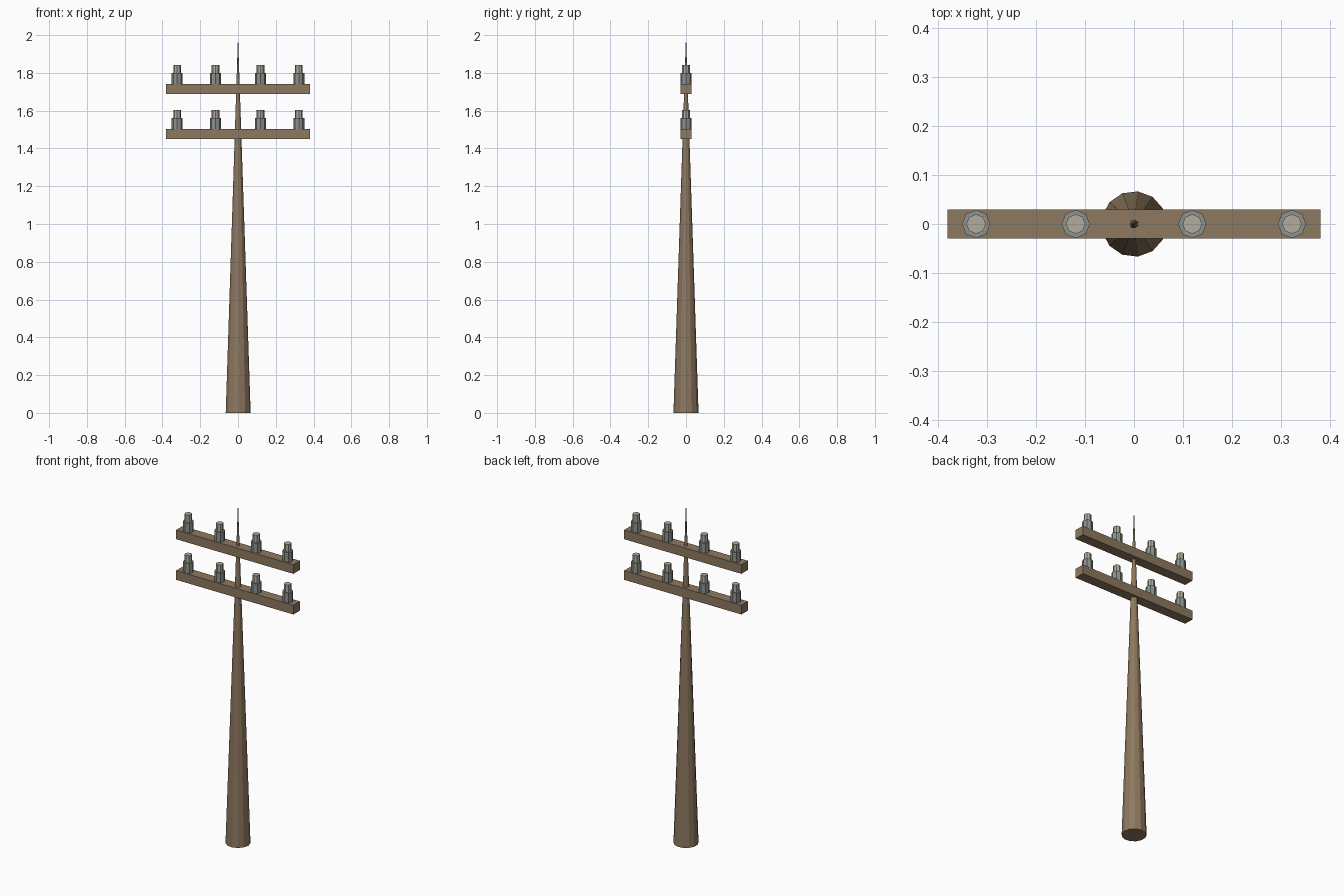
import bpy
import bmesh
import math
from mathutils import Matrix

cube = bpy.data.objects.get("Cube")
if cube:
    bpy.data.objects.remove(cube, do_unlink=True)


def make_material(name, rgb):
    mat = bpy.data.materials.new(name)
    mat.use_nodes = True
    colour = (*rgb, 1.0)
    mat.diffuse_color = colour
    mat.node_tree.nodes["Principled BSDF"].inputs["Base Color"].default_value = colour
    return mat


wood = make_material("weathered wood", (0.27, 0.19, 0.115))
grey = make_material("insulator grey", (0.26, 0.29, 0.28))
cream = make_material("insulator cap", (0.44, 0.42, 0.34))


def finish(name, bm, mat):
    bmesh.ops.recalc_face_normals(bm, faces=bm.faces)
    mesh = bpy.data.meshes.new(name)
    bm.to_mesh(mesh)
    bm.free()
    mesh.materials.append(mat)
    obj = bpy.data.objects.new(name, mesh)
    bpy.context.collection.objects.link(obj)
    return obj


def prism(name, mat, sides, r_bottom, r_top, x, z_bottom, z_top):
    """Capped cone or cylinder with one corner facing +x."""
    bm = bmesh.new()
    bmesh.ops.create_cone(bm, cap_ends=True, segments=sides,
                          radius1=r_bottom, radius2=r_top, depth=z_top - z_bottom)
    # Turn the first corner to face along x
    first = min(bm.verts, key=lambda v: (round(v.co.z, 4), v.index))
    angle = math.atan2(first.co.y, first.co.x)
    bm.transform(Matrix.Translation((x, 0, (z_bottom + z_top) / 2))
                 @ Matrix.Rotation(-angle, 4, "Z"))
    return finish(name, bm, mat)


def box(name, mat, size, z):
    bm = bmesh.new()
    bmesh.ops.create_cube(bm, size=1, matrix=Matrix.Translation((0, 0, z))
                          @ Matrix.Diagonal((*size, 1)))
    return finish(name, bm, mat)


# Tapered pole running to a point
prism("pole", wood, 13, 0.067, 0.0, 0, 0, 2)

# Crossarms, each with four stepped insulators
ARM_HEIGHT = 0.054
for level, base in (("lower", 1.45), ("upper", 1.688)):
    box(level + "_crossarm", wood, (0.76, 0.06, ARM_HEIGHT), base + ARM_HEIGHT / 2)
    top = base + ARM_HEIGHT
    for place, x in (("outer_right", -0.322), ("inner_right", -0.119),
                     ("inner_left", 0.119), ("outer_left", 0.322)):
        label = f"{level}_{place}_insulator"
        prism(label + "_body", grey, 8, 0.029, 0.029, x, top, top + 0.057)
        prism(label + "_cap", cream, 8, 0.02, 0.02, x, top + 0.057, top + 0.1)
